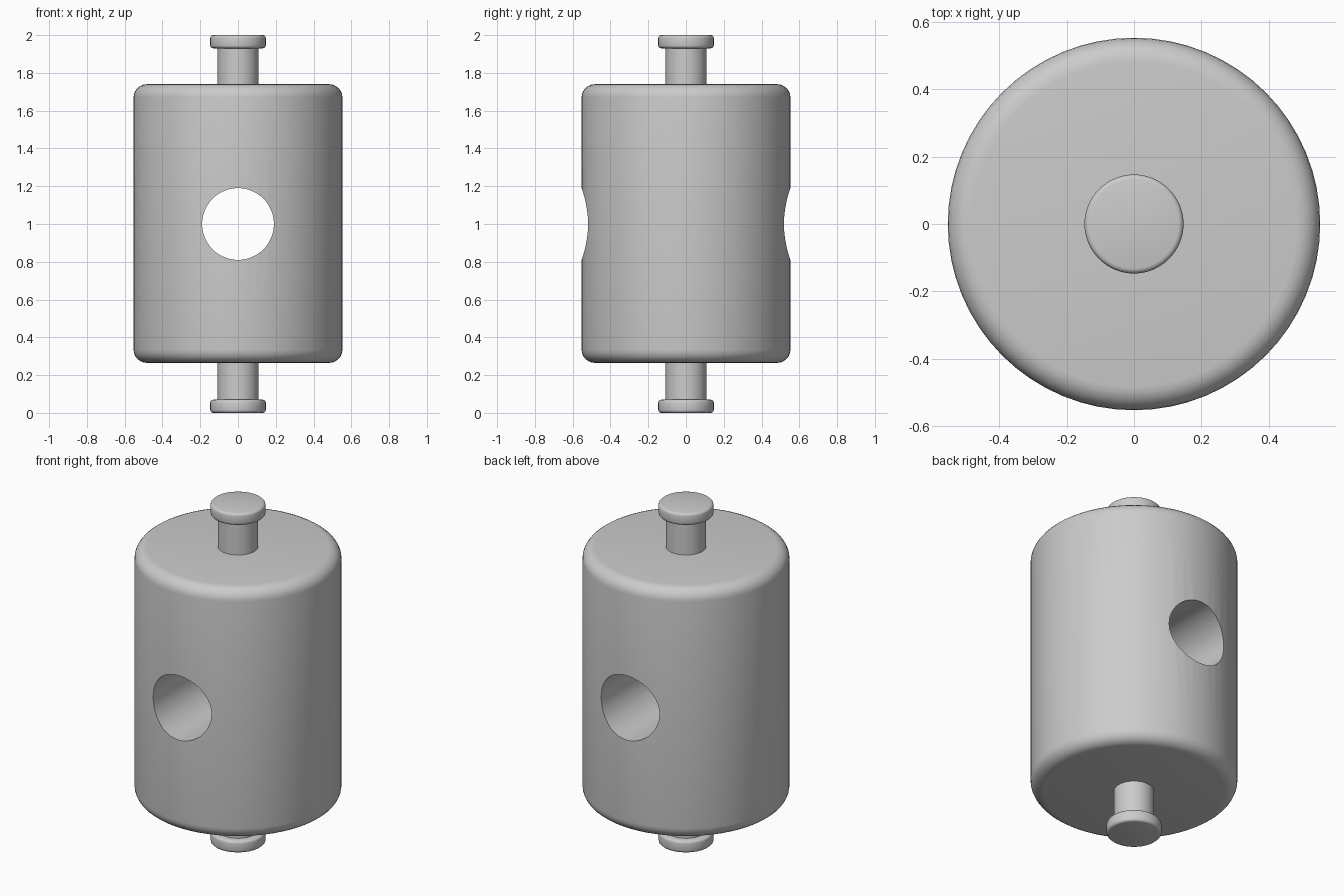
import bpy
import math

if "Cube" in bpy.data.objects:
    bpy.data.objects.remove(bpy.data.objects["Cube"], do_unlink=True)

grey = bpy.data.materials.new("plain grey")
grey.use_nodes = True
COLOUR = (0.6, 0.6, 0.6, 1)
grey.diffuse_color = COLOUR
grey.node_tree.nodes["Principled BSDF"].inputs["Base Color"].default_value = COLOUR


def cylinder(name, radius, bottom, top, bevel=0, segments=3):
    """Upright cylinder with rounded rims."""
    bpy.ops.mesh.primitive_cylinder_add(
        vertices=64, radius=radius, depth=top - bottom,
        location=(0, 0, (bottom + top) / 2))
    obj = bpy.context.object
    obj.name = name
    obj.data.materials.append(grey)
    if bevel:
        mod = obj.modifiers.new("rounded rim", 'BEVEL')
        mod.width = bevel
        mod.segments = segments
        mod.limit_method = 'ANGLE'
        mod.angle_limit = math.radians(60)
        bpy.ops.object.modifier_apply(modifier=mod.name)
    return obj


def smooth(obj):
    bpy.ops.object.select_all(action='DESELECT')
    obj.select_set(True)
    bpy.context.view_layer.objects.active = obj
    bpy.ops.object.shade_smooth_by_angle(angle=math.radians(35))


# Drum with a round cross hole from front to back
body = cylinder("body", 0.553, 0.265, 1.74, 0.07, 6)
bpy.ops.mesh.primitive_cylinder_add(
    vertices=64, radius=0.19, depth=2, location=(0, 0, 1),
    rotation=(math.pi / 2, 0, 0))
cutter = bpy.context.object
cutter.data.materials.append(grey)
bpy.context.view_layer.objects.active = body
hole = body.modifiers.new("cross hole", 'BOOLEAN')
hole.object = cutter
hole.operation = 'DIFFERENCE'
hole.solver = 'EXACT'
bpy.ops.object.modifier_apply(modifier=hole.name)
bpy.data.objects.remove(cutter, do_unlink=True)
smooth(body)

# Matching pins with flanged heads at both ends
for end, pin, head in (("lower", (0.05, 0.28), (0, 0.07)),
                       ("upper", (1.72, 1.95), (1.93, 2))):
    smooth(cylinder(end + "_pin", 0.108, *pin))
    smooth(cylinder(end + "_pin_head", 0.147, *head, 0.015))
